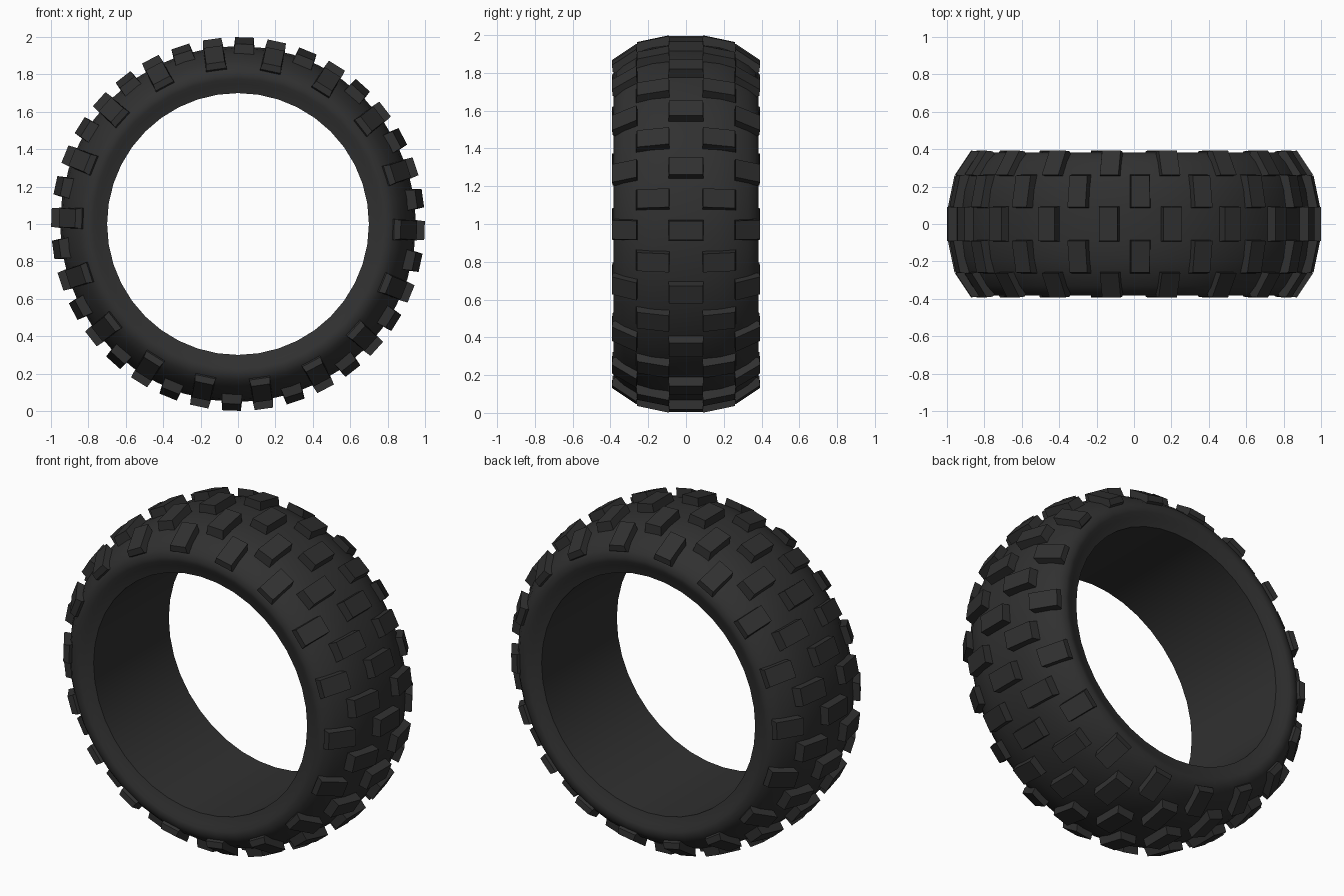
import bpy
import bmesh
import math
from mathutils import Matrix, Vector

cube = bpy.data.objects.get("Cube")
if cube:
    bpy.data.objects.remove(cube, do_unlink=True)

rubber = bpy.data.materials.new("black_rubber")
rubber.use_nodes = True
colour = (0.03, 0.03, 0.03, 1)
rubber.diffuse_color = colour
rubber.node_tree.nodes["Principled BSDF"].inputs["Base Color"].default_value = colour

KNOBS = 18
PITCH = math.tau / KNOBS
PHASE = math.radians(-2)


def add_object(name, bm, smooth=False):
    bmesh.ops.recalc_face_normals(bm, faces=bm.faces)
    mesh = bpy.data.meshes.new(name)
    bm.to_mesh(mesh)
    bm.free()
    mesh.materials.append(rubber)
    obj = bpy.data.objects.new(name, mesh)
    bpy.context.collection.objects.link(obj)
    obj.location.z = 1
    if smooth:
        bpy.ops.object.select_all(action="DESELECT")
        obj.select_set(True)
        bpy.context.view_layer.objects.active = obj
        bpy.ops.object.shade_smooth_by_angle(angle=math.radians(35))
    return obj


def revolve(name, profile, steps):
    """Turn a closed (y, radius) section around the wheel axis."""
    bm = bmesh.new()
    rings = []
    for i in range(steps):
        a = math.tau * i / steps
        rings.append([bm.verts.new((r * math.cos(a), y, r * math.sin(a)))
                      for y, r in profile])
    n = len(profile)
    for i, ring in enumerate(rings):
        after = rings[(i + 1) % steps]
        for j in range(n):
            k = (j + 1) % n
            bm.faces.new((ring[j], ring[k], after[k], after[j]))
    return add_object(name, bm, smooth=True)


def knob_row(name, section, phase, mirrored):
    """Ring of tread blocks; section holds (y, radius, half width)."""
    bm = bmesh.new()
    for i in range(KNOBS):
        turn = Matrix.Rotation(-(phase + i * PITCH), 4, "Y")
        sides = [[bm.verts.new(turn @ Vector((r, y, s * w))) for y, r, w in section]
                 for s in (-1, 1)]
        bm.faces.new(sides[0])
        bm.faces.new(sides[1])
        for j in range(len(section)):
            k = (j + 1) % len(section)
            bm.faces.new((sides[0][j], sides[0][k], sides[1][k], sides[1][j]))
    obj = add_object(name, bm)
    if mirrored:
        mirror = obj.modifiers.new("both_sides", "MIRROR")
        mirror.use_axis = (False, True, False)
    return obj


# Tyre body: crown, shoulder, bulged sidewall, bead flare and bore
half = [(0.09, 0.952), (0.18, 0.94), (0.26, 0.915), (0.33, 0.872),
        (0.37, 0.835), (0.383, 0.80), (0.379, 0.775), (0.366, 0.75),
        (0.352, 0.70)]
revolve("tyre_body", half + [(-y, r) for y, r in reversed(half)], 40)

# Tread blocks: centre and shoulder rows line up, middle rows sit between
BASE, TOP = 0.056, 0.05
knob_row("centre_knobs",
         [(-0.095, 0.93, BASE), (0.095, 0.93, BASE),
          (0.09, 0.998, TOP), (-0.09, 0.998, TOP)], PHASE, False)
knob_row("middle_knobs",
         [(0.085, 0.93, BASE), (0.265, 0.89, BASE),
          (0.26, 0.962, TOP), (0.09, 0.998, TOP)], PHASE + PITCH / 2, True)
knob_row("shoulder_knobs",
         [(0.255, 0.89, BASE), (0.365, 0.825, BASE), (0.388, 0.835, BASE),
          (0.392, 0.87, TOP), (0.262, 0.957, TOP)], PHASE, True)
